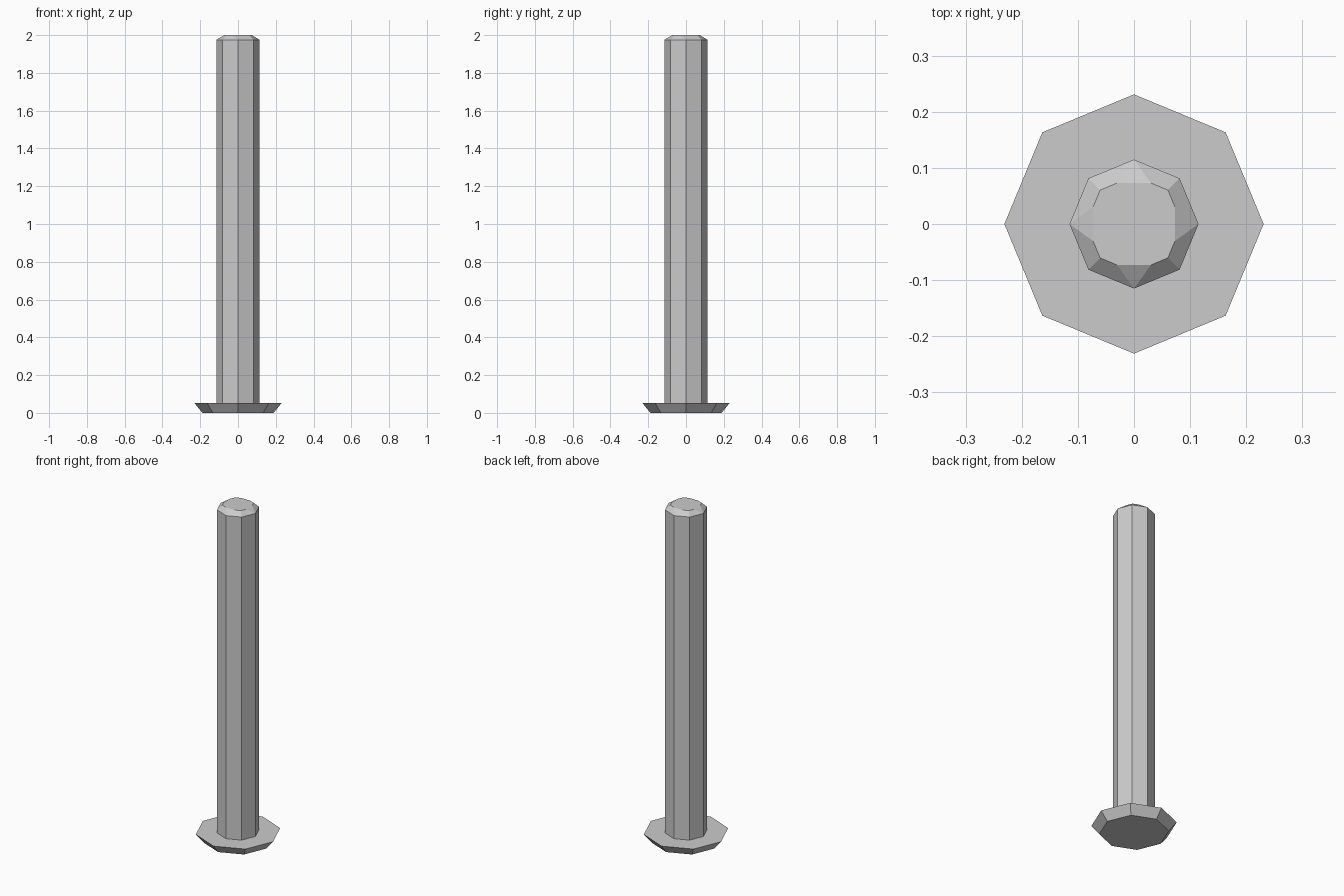
import bpy
import bmesh
from math import cos, sin, pi

cube = bpy.data.objects.get("Cube")
if cube:
    bpy.data.objects.remove(cube, do_unlink=True)

# Single grey metal
grey = bpy.data.materials.new("grey_metal")
grey.use_nodes = True
colour = (0.6, 0.6, 0.6, 1)
grey.diffuse_color = colour
grey.node_tree.nodes["Principled BSDF"].inputs["Base Color"].default_value = colour


def ring(bm, radius, z):
    """Octagon with corners on the axes."""
    return [bm.verts.new((radius * cos(i * pi / 4), radius * sin(i * pi / 4), z))
            for i in range(8)]


def bridge(bm, low, high):
    for i in range(8):
        j = (i + 1) % 8
        bm.faces.new((low[i], low[j], high[j], high[i]))


def finish(name, bm):
    bmesh.ops.recalc_face_normals(bm, faces=bm.faces)
    mesh = bpy.data.meshes.new(name)
    bm.to_mesh(mesh)
    bm.free()
    mesh.materials.append(grey)
    obj = bpy.data.objects.new(name, mesh)
    bpy.context.collection.objects.link(obj)


# Flared octagonal head
bm = bmesh.new()
bottom, rim = ring(bm, 0.188, 0), ring(bm, 0.231, 0.052)
bridge(bm, bottom, rim)
bm.faces.new(bottom)
bm.faces.new(rim)
finish("head", bm)

# Octagonal shaft
bm = bmesh.new()
foot, shoulder = ring(bm, 0.115, 0.03), ring(bm, 0.115, 1.975)
bridge(bm, foot, shoulder)
bm.faces.new(foot)

# Chamfered tip: axis corners are cut into triangles, diagonal corners stay
tip = {}
for i in range(16):
    if i % 4:
        radius = 0.0854 if i % 4 == 2 else 0.079
        a = i * pi / 8
        tip[i] = bm.verts.new((radius * cos(a), radius * sin(a), 2))
bm.faces.new(list(tip.values()))
for q in range(4):
    axis, diagonal, following = (shoulder[(2 * q + k) % 8] for k in range(3))
    before, corner, after = (tip[4 * q + k] for k in (1, 2, 3))
    bm.faces.new((axis, diagonal, corner, before))
    bm.faces.new((diagonal, following, after, corner))
    bm.faces.new((axis, before, tip[(4 * q - 1) % 16]))
finish("shaft", bm)
